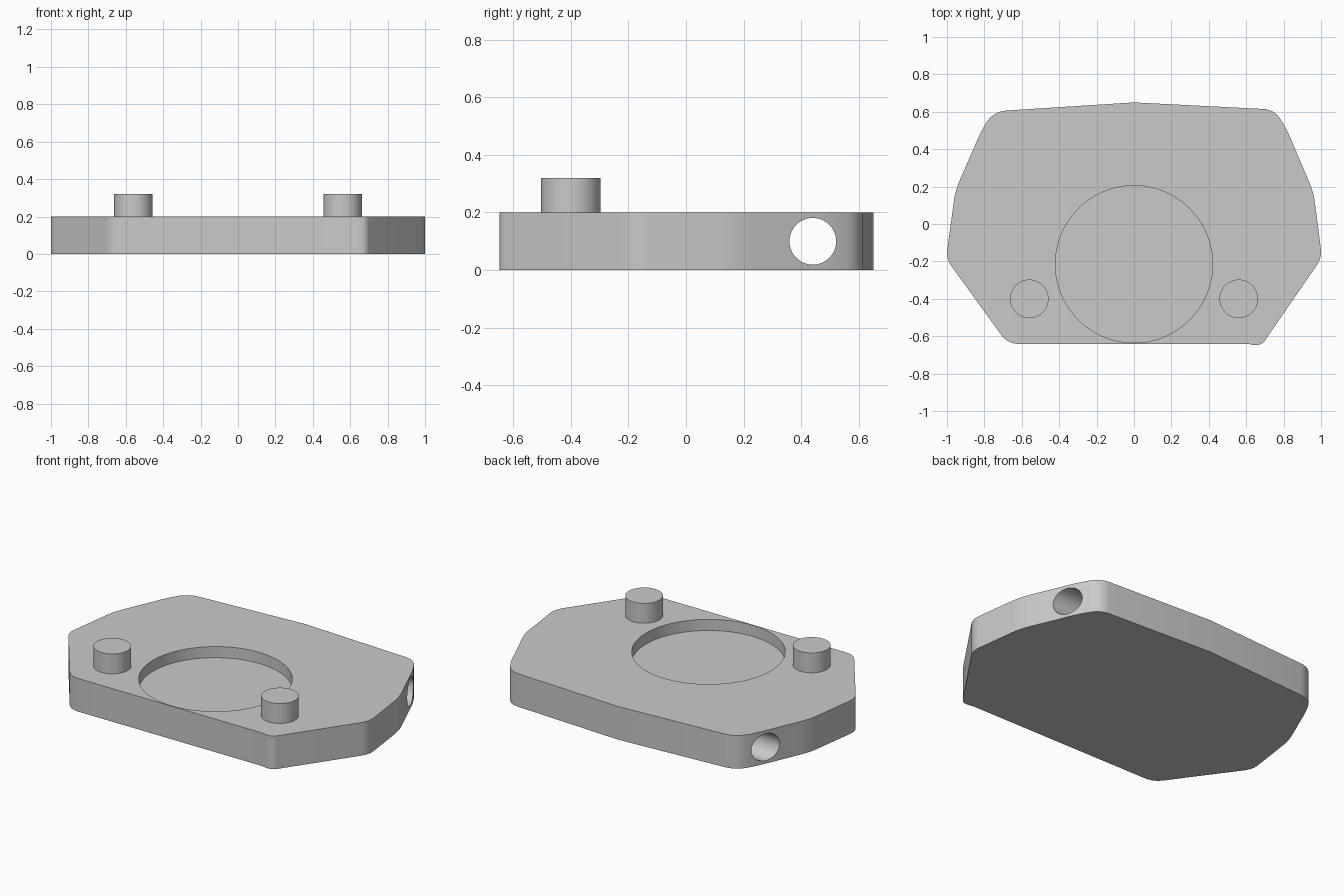
import bpy, bmesh, math
from mathutils import Vector

cube = bpy.data.objects.get("Cube")
if cube:
    bpy.data.objects.remove(cube)

grey = bpy.data.materials.new("plain grey")
grey.use_nodes = True
COLOUR = (0.59, 0.59, 0.59, 1)
grey.diffuse_color = COLOUR
grey.node_tree.nodes["Principled BSDF"].inputs["Base Color"].default_value = COLOUR

THICK = 0.2
HOLE_Y, HOLE_Z, HOLE_R = 0.44, 0.1, 0.081
RECESS_Y, RECESS_R, RECESS_FLOOR = -0.215, 0.42, 0.133
SIDES = 96


def smooth(ob):
    bpy.ops.object.select_all(action='DESELECT')
    bpy.context.view_layer.objects.active = ob
    ob.select_set(True)
    bpy.ops.object.shade_smooth_by_angle(angle=math.radians(30))


def rounded(corners, steps=8):
    """Outline with each corner (x, y, cut) replaced by a smooth arc."""
    points = []
    for i, (x, y, cut) in enumerate(corners):
        p = Vector((x, y, 0))
        if cut == 0:
            points.append(p)
            continue
        before = Vector((*corners[i - 1][:2], 0))
        after = Vector((*corners[(i + 1) % len(corners)][:2], 0))
        a = p + (before - p).normalized() * cut
        b = p + (after - p).normalized() * cut
        for s in range(steps + 1):
            t = s / steps
            points.append(a * (1 - t) ** 2 + p * 2 * t * (1 - t) + b * t * t)
    return points


def add_columns(points, levels):
    """Insert a point wherever the outline crosses one of the y levels."""
    result = []
    for i, a in enumerate(points):
        b = points[(i + 1) % len(points)]
        result.append(a)
        crossed = [y for y in levels if min(a.y, b.y) < y < max(a.y, b.y)]
        for y in sorted(crossed, reverse=a.y > b.y):
            result.append(Vector((a.x + (b.x - a.x) * (y - a.y) / (b.y - a.y), y, 0)))
    return result


def half_gap(p):
    """Half the height of the cross hole at an outline point."""
    d = abs(p.y - HOLE_Y)
    return 0 if d > HOLE_R - 1e-5 else math.sqrt(HOLE_R ** 2 - d ** 2)


# Slightly uneven plate outline, anticlockwise from the middle of the back
corners = [
    (0, 0.65, 0), (-0.755, 0.602, 0.075), (-0.82, 0.49, 0.045), (-0.955, 0.18, 0.06),
    (-1.005, -0.185, 0.05), (-0.675, -0.641, 0.06), (0, -0.641, 0),
    (0.61, -0.641, 0), (0.645, -0.648, 0.01), (0.685, -0.645, 0.025),
    (1.005, -0.18, 0.05), (0.96, 0.17, 0.06), (0.815, 0.51, 0.05), (0.75, 0.612, 0.06),
]
outline = rounded(corners)
levels = {HOLE_Y + HOLE_R * math.cos(math.pi * k / 24) for k in range(25)}
levels |= {p.y for p in outline if abs(p.y - HOLE_Y) < HOLE_R}
outline = add_columns(outline, levels)
count = len(outline)

bm = bmesh.new()


def ring(points, height):
    return [bm.verts.new((p.x, p.y, height(p))) for p in points]


def band(first, second):
    for i in range(len(first)):
        bm.faces.new((first[i - 1], first[i], second[i], second[i - 1]))


# Outer wall in two bands that part around the cross hole
bottom = ring(outline, lambda p: 0)
lip_low = ring(outline, lambda p: HOLE_Z - half_gap(p))
lip_high = ring(outline, lambda p: HOLE_Z + half_gap(p))
top = ring(outline, lambda p: THICK)
band(bottom, lip_low)
band(lip_high, top)
bm.faces.new(bottom[::-1])

# Cross hole running from side to side
near_hole = [i for i in range(count) if abs(outline[i].y - HOLE_Y) < HOLE_R + 1e-5]
near_hole.sort(key=lambda i: outline[i].y)
right = [i for i in near_hole if outline[i].x < 0]
left = [i for i in near_hole if outline[i].x > 0]
pairs = list(zip(right, left))
for (r0, l0), (r1, l1) in zip(pairs, pairs[1:]):
    for lip in (lip_low, lip_high):
        bm.faces.new((lip[r0], lip[r1], lip[l1], lip[l0]))

# Round recess, and the top face in two halves around it
circle = [Vector((-RECESS_R * math.sin(math.tau * k / SIDES),
                  RECESS_Y + RECESS_R * math.cos(math.tau * k / SIDES), 0))
          for k in range(SIDES)]
rim = ring(circle, lambda p: THICK)
floor = ring(circle, lambda p: RECESS_FLOOR)
band(rim, floor)
bm.faces.new(floor)
front = next(i for i in range(count) if outline[i].x == 0 and outline[i].y < 0)
half = SIDES // 2
bm.faces.new(top[:front + 1] + rim[half::-1])
bm.faces.new(top[front:] + [top[0], rim[0]] + rim[:half - 1:-1])

bmesh.ops.remove_doubles(bm, verts=bm.verts[:], dist=1e-6)
bmesh.ops.recalc_face_normals(bm, faces=bm.faces[:])
mesh = bpy.data.meshes.new("base_plate")
bm.to_mesh(mesh)
bm.free()
mesh.materials.append(grey)
plate = bpy.data.objects.new("base_plate", mesh)
bpy.context.collection.objects.link(plate)
smooth(plate)

# Two locating pins
for side, x in (("left", 0.56), ("right", -0.56)):
    bpy.ops.mesh.primitive_cylinder_add(vertices=SIDES, radius=0.103, depth=0.12,
                                        location=(x, -0.4, 0.26))
    pin = bpy.context.object
    pin.name = side + "_pin"
    pin.data.materials.append(grey)
    smooth(pin)
